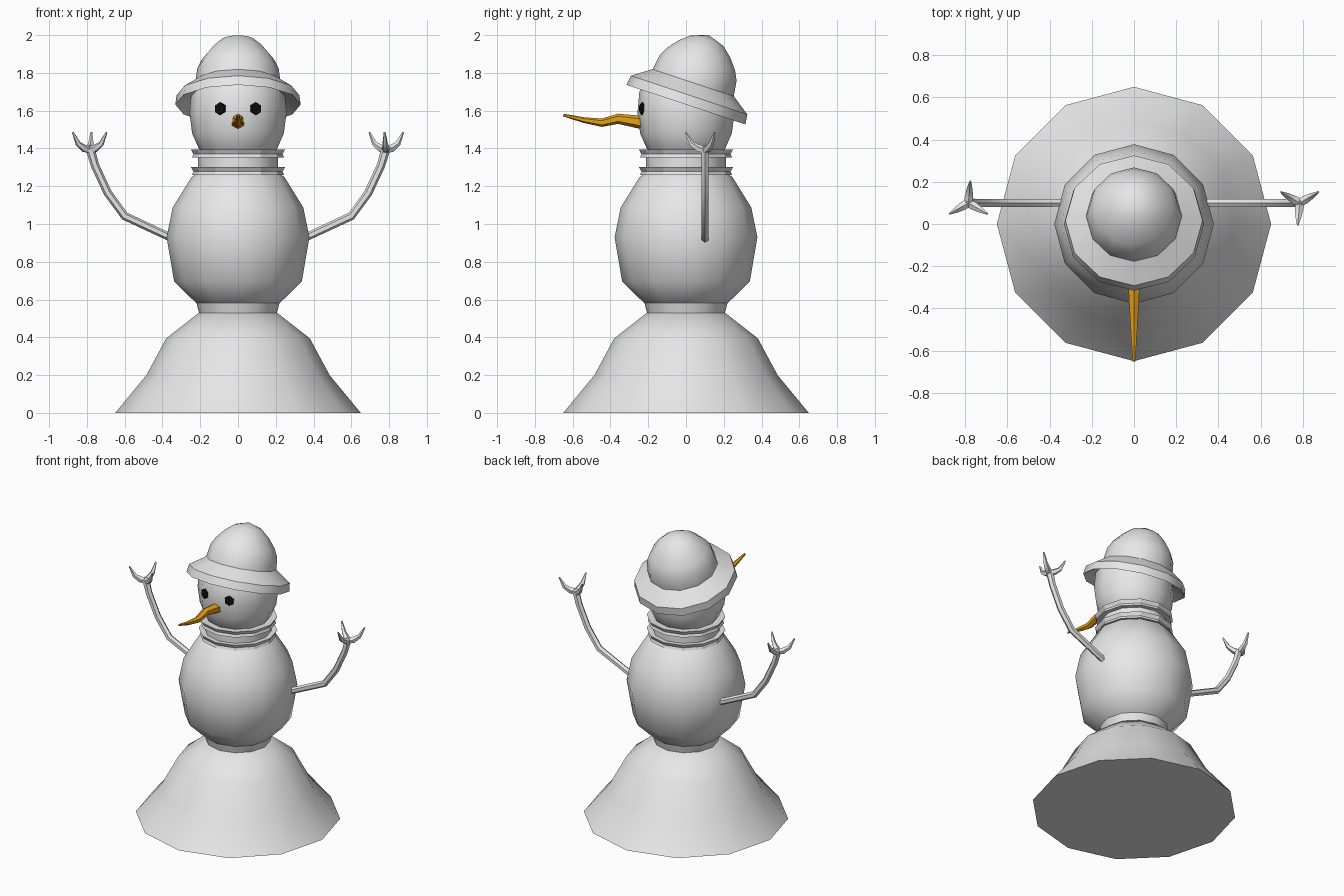
import bpy, bmesh, math
from mathutils import Vector, Matrix

if "Cube" in bpy.data.objects:
    bpy.data.objects.remove(bpy.data.objects["Cube"])


def material(name, rgb):
    m = bpy.data.materials.new(name)
    m.diffuse_color = (*rgb, 1)
    m.use_nodes = True
    m.node_tree.nodes["Principled BSDF"].inputs["Base Color"].default_value = m.diffuse_color
    return m


snow = material("pale grey", (0.8, 0.8, 0.8))
carrot = material("orange", (0.8, 0.36, 0.008))
coal = material("black", (0.004, 0.004, 0.004))


def make_object(name, rings, mat, matrix=Matrix(), angle=40, closed=False):
    """Skin a list of vertex rings; a ring of one point closes to a tip."""
    bm = bmesh.new()
    vr = [[bm.verts.new(matrix @ Vector(p)) for p in ring] for ring in rings]
    pairs = list(zip(vr, vr[1:]))
    if closed:
        pairs.append((vr[-1], vr[0]))
    for a, b in pairs:
        n = max(len(a), len(b))
        for i in range(n):
            j = (i + 1) % n
            if len(b) == 1:
                bm.faces.new((a[i], a[j], b[0]))
            elif len(a) == 1:
                bm.faces.new((a[0], b[j], b[i]))
            else:
                bm.faces.new((a[i], a[j], b[j], b[i]))
    if not closed:
        for ring in (vr[0], vr[-1]):
            if len(ring) > 2:
                bm.faces.new(ring)
    bmesh.ops.recalc_face_normals(bm, faces=bm.faces)
    me = bpy.data.meshes.new(name)
    bm.to_mesh(me)
    bm.free()
    me.materials.append(mat)
    ob = bpy.data.objects.new(name, me)
    bpy.context.collection.objects.link(ob)
    bpy.ops.object.select_all(action='DESELECT')
    ob.select_set(True)
    bpy.context.view_layer.objects.active = ob
    bpy.ops.object.shade_smooth_by_angle(angle=math.radians(angle))
    return ob


def lathe(name, profile, mat, matrix=Matrix(), sides=12, **kw):
    """Revolve (radius, height) pairs around z."""
    rings = []
    for r, z in profile:
        if r == 0:
            rings.append([(0, 0, z)])
        else:
            rings.append([(r * math.cos(math.tau * i / sides),
                           r * math.sin(math.tau * i / sides), z) for i in range(sides)])
    return make_object(name, rings, mat, matrix, **kw)


def limb(name, path, radii, side, mat, matrix=Matrix(), sides=6, angle=35):
    """Sweep a polygon along a planar path; side is the plane normal."""
    pts = [Vector(p) for p in path]
    side = Vector(side).normalized()
    rings = []
    for k, p in enumerate(pts):
        t = (pts[min(k + 1, len(pts) - 1)] - pts[max(k - 1, 0)]).normalized()
        up = t.cross(side)
        r = radii[k]
        rings.append([p + r * (math.sin(math.tau * i / sides) * side +
                               math.cos(math.tau * i / sides) * up) for i in range(sides)])
    return make_object(name, rings, mat, matrix, angle=angle)


# Stacked snow body
lathe("base", [(.65, 0), (.485, .2), (.38, .395), (.207, .53)], snow)
lathe("waist", [(.205, .525), (.222, .59)], snow)
lathe("torso", [(.19, .565), (.222, .582), (.338, .695), (.378, .93), (.346, 1.087),
                (.245, 1.25), (.2, 1.28)], snow)
lathe("head", [(.18, 1.37), (.208, 1.4), (.243, 1.48), (.257, 1.59), (.247, 1.7),
               (.19, 1.8), (.1, 1.85), (0, 1.865)], snow)

# Scarf: two flared collars around a narrower band
lathe("scarf_band", [(.213, 1.27), (.213, 1.37)], snow)
for name, z in (("scarf_lower", 1.26), ("scarf_upper", 1.353)):
    lathe(name, [(.2, z), (.243, z), (.236, z + .018), (.25, z + .042), (.2, z + .038)],
          snow, angle=20)

# Hat tilted backwards
tilt = Matrix.Translation((0, .037, 1.745)) @ Matrix.Rotation(math.radians(-18.4), 4, 'X')
lathe("hat_crown", [(.225, -.03), (.227, 0), (.215, .085), (.19, .135), (.143, .193),
                    (.09, .238), (0, .268)], snow, tilt)
lathe("hat_brim", [(.215, -.01), (.227, .003), (.325, -.066), (.332, -.119), (.215, -.06)],
      snow, tilt, angle=31, closed=True)

# Eyes: small six-sided coal discs facing outwards
for s, name in ((-1, "eye_left"), (1, "eye_right")):
    aim = Vector((s * .36, -1, .02)).to_track_quat('Z', 'Y').to_matrix().to_4x4()
    place = Matrix.Translation((s * .092, -.222, 1.61)) @ aim @ Matrix.Rotation(math.pi / 6, 4, 'Z')
    lathe(name, [(.034, -.02), (.037, 0), (.03, .018), (0, .024)], coal, place, sides=6)

# Crooked carrot nose
limb("nose", [(0, -.2, 1.535), (0, -.25, 1.54), (0, -.36, 1.557), (0, -.445, 1.536),
              (0, -.54, 1.55), (0, -.65, 1.577)],
     [.042, .034, .027, .022, .015, .007], (1, 0, 0), carrot)

# Arms with three fingers; the second is the first turned half round the body axis
for turn, label in ((0, "right"), (math.pi, "left")):
    m = Matrix.Translation((0, .1, 0)) @ Matrix.Rotation(turn, 4, 'Z')
    limb("arm_" + label, [(.34, 0, .922), (.375, 0, .937), (.6, 0, 1.042), (.69, 0, 1.165),
                          (.757, 0, 1.31), (.783, 0, 1.4)],
         [.021, .021, .022, .022, .022, .024], (0, 1, 0), snow, m)
    for k, deg in enumerate((30, 150, 265)):
        c, s = math.cos(math.radians(deg)), math.sin(math.radians(deg))
        path = [(.785 + r * c, r * s, z) for r, z in
                ((-.01, 1.392), (.03, 1.398), (.07, 1.424), (.103, 1.486))]
        limb(f"finger_{label}_{k + 1}", path, [.021, .021, .015, .005], (-s, c, 0), snow, m, sides=5)
